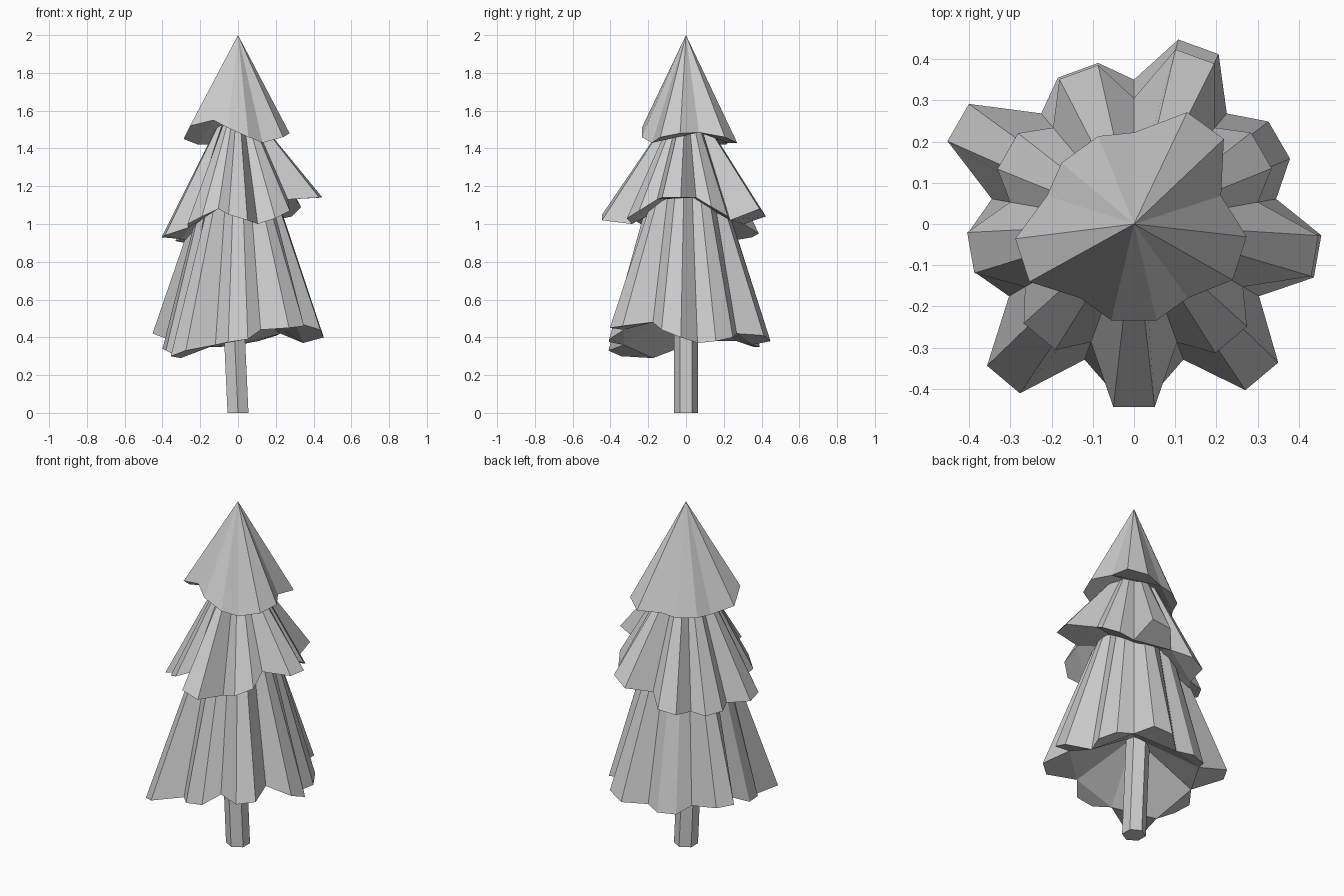
import bpy, bmesh
from math import radians, cos, sin, asin

if "Cube" in bpy.data.objects:
    bpy.data.objects.remove(bpy.data.objects["Cube"])


def polar(r, a, z):
    return (r * cos(a), r * sin(a), z)


def finish(bm, name):
    bmesh.ops.recalc_face_normals(bm, faces=bm.faces)
    me = bpy.data.meshes.new(name)
    bm.to_mesh(me)
    bm.free()
    ob = bpy.data.objects.new(name, me)
    bpy.context.collection.objects.link(ob)
    return ob


def tier(name, start, lobes, valley_r, half_w, top_r, top_z, under_z):
    """Skirt of blunt lobes; lobe = radius, z of both tips, z of next valley."""
    bm = bmesh.new()
    step = radians(360 / len(lobes))
    rim, angles = [], []
    for k, (r, z1, z2, zv) in enumerate(lobes):
        a = radians(start) + k * step
        d = asin(half_w / r)
        for rad, ang, z in ((r, a - d, z1), (r, a + d, z2),
                            (valley_r, a + step / 2, zv)):
            rim.append(bm.verts.new(polar(rad, ang, z)))
            angles.append(ang)
    n = len(rim)
    # Hollow underside: a flat piece under each lobe, then a raised fan
    under = bm.verts.new((0, 0, under_z))
    for i in range(0, n, 3):
        bm.faces.new((rim[i - 1], rim[i + 2], rim[i + 1], rim[i]))
        bm.faces.new((rim[i + 2], rim[i - 1], under))
    # Outer skirt
    if top_r:
        top = [bm.verts.new(polar(top_r, a, top_z)) for a in angles]
        bm.faces.new(top)
    else:
        apex = bm.verts.new((0, 0, top_z))
    for i in range(n):
        j = (i + 1) % n
        if top_r:
            bm.faces.new((rim[i], rim[j], top[j], top[i]))
        else:
            bm.faces.new((rim[i], rim[j], apex))
    return finish(bm, name)


# Lower branches
tier("lower_branches", -10, [
    (.455, .44, .40, .37), (.41, .38, .40, .42), (.46, .41, .38, .36),
    (.40, .35, .35, .38), (.495, .42, .42, .38), (.40, .34, .33, .29),
    (.495, .30, .33, .36), (.41, .375, .39, .44), (.485, .45, .46, .48),
], .35, .052, .17, 1.25, .6)

# Middle branches
tier("middle_branches", -10, [
    (.448, 1.14, 1.14, 1.14), (.36, 1.09, 1.04, 1.02), (.435, 1.08, 1.04, 1.00),
    (.395, .95, .93, .91), (.357, .90, .91, .92), (.405, .93, .94, .98),
    (.36, 1.0, 1.04, 1.08), (.447, 1.05, 1.02, 1.0), (.37, 1.03, 1.07, 1.13),
], .305, .05, .07, 1.60, 1.15)

# Top branches
tier("top_branches", -18, [
    (.275, 1.46, 1.48, 1.485), (.30, 1.46, 1.43, 1.43), (.23, 1.42, 1.42, 1.42),
    (.29, 1.45, 1.52, 1.55), (.24, 1.51, 1.46, 1.43),
], .222, .055, 0, 2.0, 1.55)

# Trunk, leaning slightly left
bm = bmesh.new()
rings = [[bm.verts.new((x + dx, y, z)) for x, y, _ in
          (polar(.064, radians(30 + 60 * k), 0) for k in range(6))]
         for dx, z in ((0, 0), (-.03, .65))]
bm.faces.new(rings[0])
bm.faces.new(rings[1])
for i in range(6):
    j = (i + 1) % 6
    bm.faces.new((rings[0][i], rings[0][j], rings[1][j], rings[1][i]))
finish(bm, "trunk")
